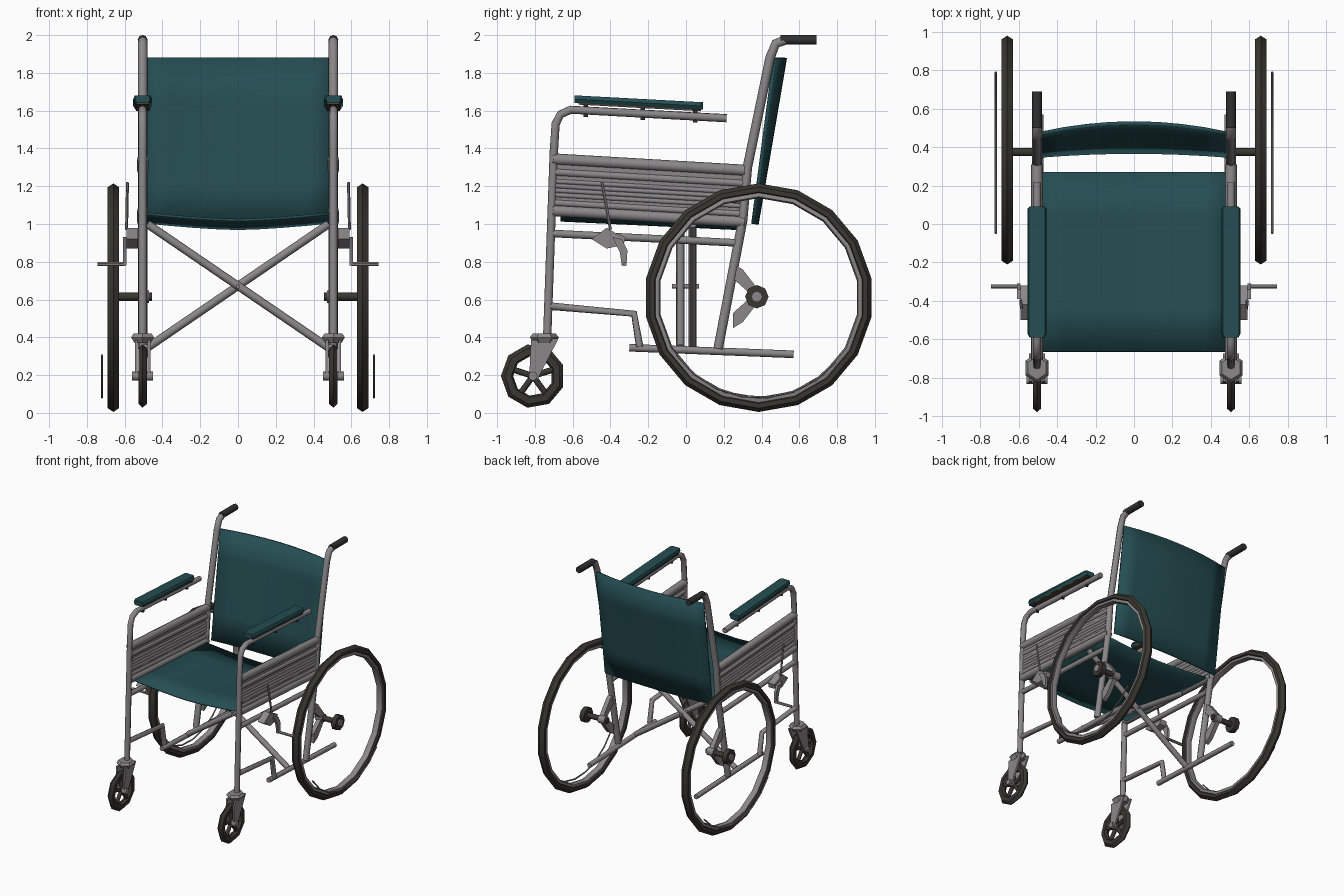
import bpy, bmesh, math
from mathutils import Vector

cube = bpy.data.objects.get("Cube")
if cube:
    bpy.data.objects.remove(cube, do_unlink=True)


def material(name, rgb):
    m = bpy.data.materials.new(name)
    m.use_nodes = True
    m.diffuse_color = (*rgb, 1)
    m.node_tree.nodes["Principled BSDF"].inputs["Base Color"].default_value = (*rgb, 1)
    return m


TEAL = material("teal_vinyl", (0.018, 0.075, 0.085))
STEEL = material("grey_steel", (0.26, 0.245, 0.25))
RUBBER = material("dark_rubber", (0.04, 0.038, 0.03))
GRIP = material("black_grip", (0.03, 0.03, 0.03))
BROWN = material("brown_board", (0.09, 0.055, 0.035))


def finish(name, bm, mat, angle=40):
    bmesh.ops.recalc_face_normals(bm, faces=bm.faces[:])
    mesh = bpy.data.meshes.new(name)
    bm.to_mesh(mesh)
    bm.free()
    mesh.materials.append(mat)
    mesh.shade_smooth()
    mesh.set_sharp_from_angle(angle=math.radians(angle))
    obj = bpy.data.objects.new(name, mesh)
    bpy.context.collection.objects.link(obj)
    return obj


def loft(name, mat, rings, closed=False, angle=40):
    """Skin equal-length rings of points, capped unless closed."""
    bm = bmesh.new()
    rows = [[bm.verts.new(p) for p in ring] for ring in rings]
    n = len(rows[0])
    pairs = list(zip(rows, rows[1:]))
    if closed:
        pairs.append((rows[-1], rows[0]))
    else:
        bm.faces.new(rows[0])
        bm.faces.new(rows[-1])
    for a, b in pairs:
        for i in range(n):
            j = (i + 1) % n
            bm.faces.new((a[i], a[j], b[j], b[i]))
    return finish(name, bm, mat, angle)


def tube(name, mat, points, radius=0.022, sides=8):
    """Round bar swept through points with mitred joints."""
    pts = [Vector(p) for p in points]
    rings, normal = [], None
    for i, p in enumerate(pts):
        d_in = (p - pts[max(i - 1, 0)]).normalized()
        d_out = (pts[min(i + 1, len(pts) - 1)] - p).normalized()
        axis = (d_in + d_out).normalized()
        if normal is None:
            normal = axis.orthogonal()
        normal = (normal - axis * normal.dot(axis)).normalized()
        side = axis.cross(normal)
        turn = [math.tau * k / sides for k in range(sides)]
        rings.append([p + radius * (math.cos(t) * normal + math.sin(t) * side) for t in turn])
    return loft(name, mat, rings, angle=50)


def wheel_ring(name, mat, x, y, z, profile, segs):
    """Closed (offset, radius) profile spun about an x axis."""
    rings = []
    for k in range(segs):
        t = math.tau * (k + 0.5) / segs
        rings.append([(x + o, y + r * math.cos(t), z + r * math.sin(t)) for o, r in profile])
    return loft(name, mat, rings, closed=True)


def plate(name, mat, outline, x0, x1):
    """Side-view (y, z) outline given thickness along x."""
    return loft(name, mat, [[(x, y, z) for y, z in outline] for x in (x0, x1)])


def sling(name, place, thickness, cols=8, rows=4):
    """Fabric sheet from a (u, v) placement rule."""
    bm = bmesh.new()
    g = [[bm.verts.new(place(2 * i / cols - 1, j / rows)) for i in range(cols + 1)]
         for j in range(rows + 1)]
    for j in range(rows):
        for i in range(cols):
            bm.faces.new((g[j][i], g[j][i + 1], g[j + 1][i + 1], g[j + 1][i]))
    obj = finish(name, bm, TEAL)
    mod = obj.modifiers.new("thickness", "SOLIDIFY")
    mod.thickness, mod.offset = thickness, 0


# Fabric seat and backrest
sling("seat", lambda u, v: (0.49 * u, -0.665 + 0.935 * v,
                            1.055 - 0.045 * v - 0.035 * (1 - abs(u) ** 1.5)), 0.014)
sling("backrest", lambda u, v: (0.49 * u,
                                0.355 + 0.115 * v + (0.02 + 0.035 * v) * (1 - u * u),
                                1.0 + 0.88 * v), 0.02)

# Folding cross brace
for s, y, label in ((1, -0.03, "front"), (-1, 0.035, "rear")):
    tube(label + "_cross_brace", STEEL, [(-0.48 * s, y, 1.0), (0.48 * s, y, 0.345)])
tube("brace_pivot", STEEL, [(0, -0.075, 0.67), (0, 0.07, 0.67)], 0.012)

for s, label in ((1, "left_"), (-1, "right_")):
    X = 0.505 * s

    def bar(name, path, r=0.022, mat=STEEL, x=X):
        tube(label + name, mat, [(x, y, z) for y, z in path], r)

    # Main frame tubes
    bar("front_post", [(-0.735, 0.4), (-0.7, 1.38), (-0.69, 1.53), (-0.665, 1.58),
                       (-0.61, 1.605), (0.215, 1.56)])
    bar("back_post", [(0.17, 0.34), (0.3, 1.02), (0.325, 1.3), (0.445, 1.88),
                      (0.475, 1.955), (0.53, 1.975)], 0.025)
    bar("push_handle", [(0.5, 1.975), (0.69, 1.975)], 0.026, GRIP)
    bar("middle_rail", [(-0.71, 0.95), (0.27, 0.9)], 0.02)
    bar("lower_rail", [(-0.3, 0.345), (0.57, 0.31)], 0.02, x=0.49 * s)
    bar("step_rail", [(-0.72, 0.565), (-0.275, 0.525), (-0.245, 0.35)], 0.02)

    # Ribbed side panel
    plate(label + "side_panel", STEEL,
          [(-0.7, 1.37), (0.31, 1.31), (0.3, 1.02), (-0.71, 1.08)], X - 0.006, X + 0.006)
    for k, (h, r) in enumerate(((0.02, 0.03), (0.16, 0.018), (0.3, 0.014), (0.38, 0.014),
                                (0.46, 0.014), (0.54, 0.014), (0.7, 0.02), (0.93, 0.03))):
        bar("panel_rib_%d" % k, [(-0.705, 1.065 + 0.3 * h), (0.31, 1.005 + 0.3 * h)], r)

    # Padded armrest on its board and clips
    pad = []
    for y, drop, w in ((-0.59, 0, 0.04), (-0.57, 0, 0.05), (0.08, 0.035, 0.05), (0.09, 0.035, 0.04)):
        pad.append([(X + a * w, y, z - drop) for a, z in
                    ((-0.75, 1.64), (-1, 1.66), (-0.85, 1.68), (0.85, 1.68), (1, 1.66), (0.75, 1.64))])
    loft(label + "armrest_pad", TEAL, pad)
    plate(label + "armrest_board", BROWN,
          [(-0.57, 1.632), (-0.57, 1.642), (0.08, 1.607), (0.08, 1.597)], X - 0.036, X + 0.036)
    for k, y in enumerate((-0.53, -0.23, 0.05)):
        z = 1.6 - 0.054 * (y + 0.61)
        bar("armrest_clip_%d" % k, [(y, z - 0.028), (y, z + 0.035)], 0.012, GRIP)

    # Rear wheel: tyre, rim, hand rim segment, hub
    wx, wy, wz = 0.66 * s, 0.385, 0.61
    wheel_ring(label + "rear_tyre", RUBBER, wx, wy, wz,
               [(-0.03, 0.585), (0, 0.605), (0.03, 0.585), (0.03, 0.56), (0, 0.545), (-0.03, 0.56)], 18)
    wheel_ring(label + "rear_rim", STEEL, wx, wy, wz,
               [(-0.02, 0.555), (0.02, 0.555), (0.024, 0.535), (0, 0.527), (-0.024, 0.535)], 18)
    arc = [math.radians(a) for a in range(215, 330, 15)]
    tube(label + "hand_rim", STEEL, [(0.72 * s, wy + 0.53 * math.cos(a), wz + 0.53 * math.sin(a))
                                     for a in arc], 0.006, 6)
    tube(label + "axle", RUBBER, [(0.455 * s, 0.375, 0.615), (0.66 * s, 0.375, 0.615)], 0.022)
    tube(label + "axle_collar", STEEL, [(0.47 * s, 0.375, 0.615), (0.53 * s, 0.375, 0.615)], 0.034)
    tube(label + "hub", RUBBER, [(0.635 * s, 0.375, 0.615), (0.675 * s, 0.375, 0.615)], 0.062)
    tube(label + "hub_cap", STEEL, [(0.66 * s, 0.375, 0.615), (0.685 * s, 0.375, 0.615)], 0.03)
    for end, up in (("upper", 1), ("lower", -1)):
        plate(label + end + "_axle_arm", STEEL,
              [(0.25, 0.62 + 0.17 * up), (0.3, 0.62 + 0.14 * up), (0.385, 0.62 + 0.03 * up),
               (0.34, 0.62 + 0.01 * up), (0.25, 0.62 + 0.09 * up)], X - 0.018, X + 0.018)

    # Caster: tyre, spokes, hub, fork
    cy, cz = -0.81, 0.195
    wheel_ring(label + "caster_tyre", RUBBER, X, cy, cz,
               [(-0.022, 0.15), (0, 0.17), (0.022, 0.15), (0.022, 0.115), (0, 0.105), (-0.022, 0.115)], 9)
    for k in range(5):
        t = math.tau * k / 5 + math.pi / 2
        bar("caster_spoke_%d" % k, [(cy, cz), (cy + 0.12 * math.cos(t), cz + 0.12 * math.sin(t))],
            0.016, RUBBER)
    tube(label + "caster_axle", STEEL, [(X - 0.055, cy, cz), (X + 0.055, cy, cz)], 0.024)
    for side in (-1, 1):
        fx = X + 0.034 * side
        plate(label + ("outer" if side == s else "inner") + "_fork_blade", STEEL,
              [(-0.82, 0.385), (-0.675, 0.395), (-0.7, 0.345), (-0.785, 0.18),
               (-0.83, 0.18), (-0.825, 0.3)], fx - 0.007, fx + 0.007)
    loft(label + "fork_crown", STEEL,
         [[(X + r * math.sin(t), -0.75 - r * 1.1 * math.cos(t), z)
           for t in [math.tau * k / 6 for k in range(6)]]
          for z, r in ((0.37, 0.05), (0.4, 0.07), (0.42, 0.055))])

    # Parking brake
    plate(label + "brake_bracket", STEEL,
          [(-0.5, 0.92), (-0.42, 0.98), (-0.37, 0.95), (-0.32, 0.93), (-0.33, 0.89), (-0.42, 0.87)],
          0.53 * s, 0.59 * s)
    tube(label + "brake_lever", STEEL, [(0.585 * s, -0.445, 1.22), (0.59 * s, -0.4, 0.97)], 0.008, 6)
    plate(label + "brake_arm", STEEL,
          [(-0.39, 0.93), (-0.34, 0.92), (-0.31, 0.86), (-0.315, 0.78), (-0.34, 0.78), (-0.35, 0.85)],
          0.59 * s, 0.61 * s)
    tube(label + "brake_shoe", STEEL, [(0.6 * s, -0.325, 0.787), (0.745 * s, -0.325, 0.787)], 0.011, 6)
